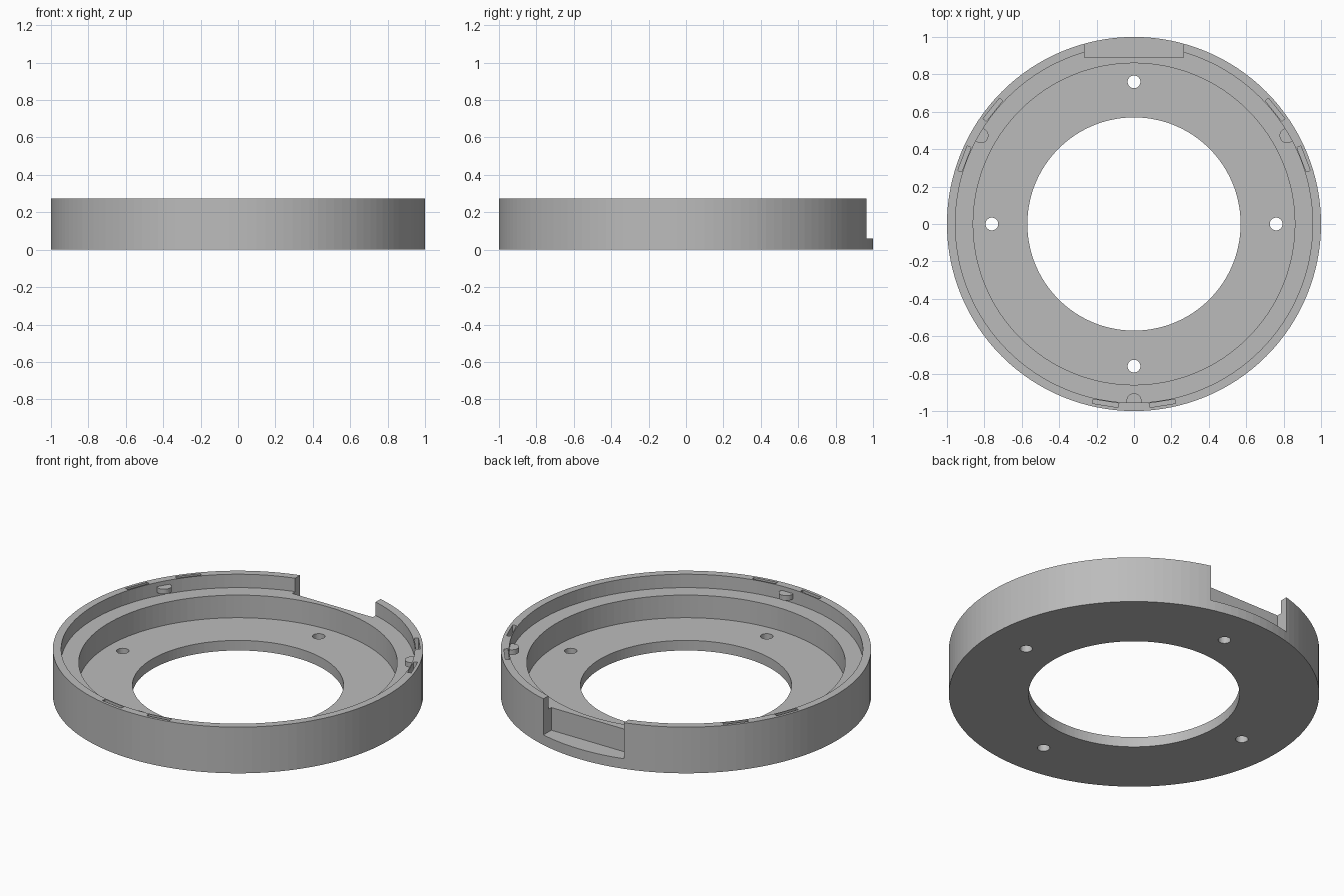
import bpy
import bmesh
from math import radians, cos, sin, pi
from mathutils import Matrix, Vector

if "Cube" in bpy.data.objects:
    bpy.data.objects.remove(bpy.data.objects["Cube"], do_unlink=True)

SEGMENTS = 128
HEIGHT, LEDGE, FLOOR = 0.275, 0.195, 0.06
HOLE_R, WALL_R, LIP_R, OUTER_R = 0.57, 0.86, 0.955, 1.0
STATIONS = (-90, 30, 150)  # angles of the three locking points

grey = bpy.data.materials.new("plain grey")
grey.use_nodes = True
grey.diffuse_color = (0.5, 0.5, 0.5, 1)
grey.node_tree.nodes["Principled BSDF"].inputs["Base Color"].default_value = (0.5, 0.5, 0.5, 1)


def make_object(name, bm):
    bmesh.ops.recalc_face_normals(bm, faces=bm.faces)
    mesh = bpy.data.meshes.new(name)
    bm.to_mesh(mesh)
    bm.free()
    mesh.materials.append(grey)
    obj = bpy.data.objects.new(name, mesh)
    bpy.context.collection.objects.link(obj)
    return obj


def polar(radius, degrees, z):
    a = radians(degrees)
    return Vector((radius * cos(a), radius * sin(a), z))


def add_box(bm, centre, size, degrees=0):
    matrix = (Matrix.Translation(centre) @ Matrix.Rotation(radians(degrees), 4, "Z")
              @ Matrix.Diagonal((*size, 1)))
    bmesh.ops.create_cube(bm, size=1, matrix=matrix)


def add_cylinder(bm, centre, radius, depth, sides=32):
    bmesh.ops.create_cone(bm, cap_ends=True, segments=sides, radius1=radius, radius2=radius,
                          depth=depth, matrix=Matrix.Translation(centre))


# Stepped ring, turned from its cross-section
profile = [(HOLE_R, 0), (OUTER_R, 0), (OUTER_R, HEIGHT), (LIP_R, HEIGHT),
           (LIP_R, LEDGE), (WALL_R, LEDGE), (WALL_R, FLOOR), (HOLE_R, FLOOR)]
bm = bmesh.new()
verts = [bm.verts.new((r, 0, z)) for r, z in profile]
edges = [bm.edges.new((verts[i - 1], verts[i])) for i in range(len(verts))]
bmesh.ops.spin(bm, geom=verts + edges, cent=(0, 0, 0), axis=(0, 0, 1),
               angle=2 * pi, steps=SEGMENTS)
bmesh.ops.remove_doubles(bm, verts=bm.verts, dist=0.0001)
ring = make_object("stepped_ring", bm)

# Cutters: rear notch, four screw holes and six slots in the rim
bm = bmesh.new()
add_box(bm, (0, 1.04, FLOOR + 0.2), (0.53, 0.3, 0.4))
for angle in range(0, 360, 90):
    add_cylinder(bm, polar(0.76, angle, 0.03), 0.034, 0.2)
for station in STATIONS:
    for side in (-1, 1):
        angle = station + side * 9
        add_box(bm, polar(0.971, angle, HEIGHT), (0.022, 0.14, 0.16), angle)
cutter = make_object("cutter", bm)
cutter.hide_render = True

cut = ring.modifiers.new("cuts", "BOOLEAN")
cut.operation = "DIFFERENCE"
cut.solver = "EXACT"
cut.object = cutter
bpy.context.view_layer.objects.active = ring
ring.select_set(True)
bpy.ops.object.modifier_apply(modifier=cut.name)
bpy.data.objects.remove(cutter, do_unlink=True)

# Small round locking pins standing out from inside the rim
for index, station in enumerate(STATIONS):
    bm = bmesh.new()
    add_cylinder(bm, polar(0.945, station, 0.235), 0.04, 0.03)
    make_object(f"locking_pin_{index + 1}", bm)
